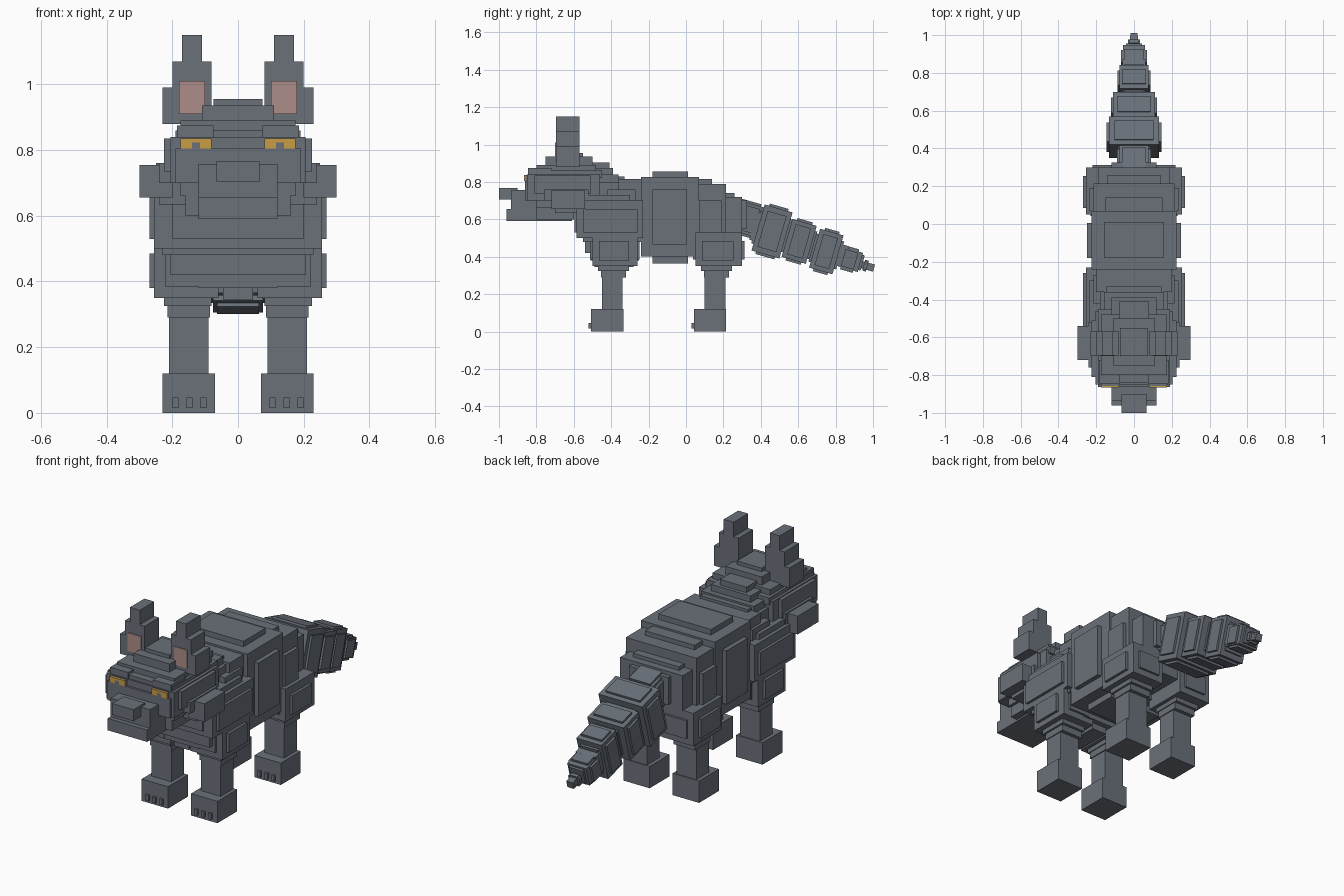
import bpy, bmesh
from math import radians
from mathutils import Matrix, Vector


def material(name, rgb):
    m = bpy.data.materials.new(name)
    m.diffuse_color = (*rgb, 1)
    return m


FUR = material("slate fur", (0.145, 0.166, 0.195))
PINK = material("inner ear pink", (0.42, 0.27, 0.25))
GOLD = material("eye gold", (0.58, 0.34, 0.06))


def add_box(bm, x0, x1, y0, y1, z0, z1):
    mat = Matrix.Translation(((x0 + x1) / 2, (y0 + y1) / 2, (z0 + z1) / 2))
    mat = mat @ Matrix.Diagonal((x1 - x0, y1 - y0, z1 - z0, 1))
    bmesh.ops.create_cube(bm, size=1, matrix=mat)


def build(name, boxes, mat=FUR, mirror=False):
    """One object from (x0, x1, y0, y1, z0, z1) boxes, optionally on both sides."""
    bm = bmesh.new()
    for x0, x1, y0, y1, z0, z1 in boxes:
        add_box(bm, x0, x1, y0, y1, z0, z1)
        if mirror:
            add_box(bm, -x1, -x0, y0, y1, z0, z1)
    me = bpy.data.meshes.new(name)
    bm.to_mesh(me)
    bm.free()
    me.materials.append(mat)
    ob = bpy.data.objects.new(name, me)
    bpy.context.collection.objects.link(ob)
    return ob


def mid(w, y0, y1, z0, z1):
    """Box centred on x = 0 with half width w."""
    return (-w, w, y0, y1, z0, z1)


# Trunk with raised side, back and belly panels
build("torso", [
    mid(0.225, -0.24, 0.07, 0.40, 0.825),
    mid(0.25, -0.18, 0.005, 0.465, 0.76),
    mid(0.16, -0.18, 0.01, 0.365, 0.855),
])

# Hindquarters step down toward the tail
build("hindquarters", [
    mid(0.215, 0.07, 0.215, 0.50, 0.79),
    mid(0.15, 0.05, 0.14, 0.50, 0.815),
    mid(0.235, 0.07, 0.19, 0.50, 0.70),
    mid(0.19, 0.20, 0.30, 0.52, 0.72),
    mid(0.14, 0.20, 0.26, 0.52, 0.74),
    mid(0.12, 0.28, 0.325, 0.55, 0.70),
    mid(0.16, 0.07, 0.28, 0.43, 0.52),
])

# Chest, collar and neck
build("chest", [
    mid(0.255, -0.585, -0.23, 0.50, 0.70),
    mid(0.27, -0.55, -0.26, 0.53, 0.655),
    mid(0.20, -0.595, -0.40, 0.53, 0.655),
    mid(0.23, -0.55, -0.24, 0.48, 0.51),
    mid(0.205, -0.54, -0.25, 0.42, 0.50),
    mid(0.12, -0.51, -0.25, 0.38, 0.43),
    mid(0.045, -0.49, -0.28, 0.345, 0.40),
])
build("neck", [
    mid(0.20, -0.36, -0.23, 0.65, 0.815),
    mid(0.215, -0.42, -0.27, 0.65, 0.76),
    mid(0.18, -0.60, -0.34, 0.64, 0.80),
    mid(0.145, -0.45, -0.33, 0.70, 0.83),
    mid(0.235, -0.52, -0.30, 0.68, 0.73),
])

# Head and stacked crown tiers
build("head", [
    mid(0.205, -0.85, -0.46, 0.70, 0.84),
    mid(0.225, -0.81, -0.51, 0.735, 0.835),
    mid(0.19, -0.862, -0.75, 0.70, 0.805),
    mid(0.175, -0.80, -0.50, 0.66, 0.72),
    mid(0.24, -0.76, -0.52, 0.70, 0.76),
    mid(0.19, -0.84, -0.45, 0.82, 0.86),
    mid(0.175, -0.80, -0.48, 0.85, 0.89),
    mid(0.11, -0.75, -0.50, 0.88, 0.935),
    mid(0.075, -0.70, -0.55, 0.92, 0.955),
    mid(0.12, -0.54, -0.39, 0.80, 0.875),
    mid(0.08, -0.52, -0.41, 0.86, 0.905),
    mid(0.16, -0.46, -0.36, 0.75, 0.84),
])
build("brows", [(0.075, 0.185, -0.845, -0.72, 0.838, 0.875)], mirror=True)
build("cheek_tufts", [
    (0.20, 0.30, -0.72, -0.54, 0.655, 0.755),
    (0.16, 0.24, -0.70, -0.56, 0.635, 0.72),
], mirror=True)

# Muzzle and nose
build("muzzle", [
    mid(0.12, -0.96, -0.61, 0.59, 0.655),
    mid(0.12, -0.935, -0.80, 0.655, 0.757),
    mid(0.16, -0.80, -0.60, 0.60, 0.70),
])
build("nose", [mid(0.065, -1.0, -0.90, 0.705, 0.767)])

# Eyes: gold plates with a fur coloured pupil
build("eyes", [
    (0.08, 0.175, -0.866, -0.857, 0.823, 0.836),
    (0.08, 0.115, -0.866, -0.857, 0.805, 0.823),
    (0.14, 0.175, -0.866, -0.857, 0.805, 0.823),
], GOLD, mirror=True)
build("pupils", [(0.115, 0.14, -0.866, -0.857, 0.805, 0.823)], mirror=True)
build("eye_sockets", [(0.08, 0.175, -0.857, -0.80, 0.80, 0.836)], mirror=True)

# Stepped ears with inner panels
build("ears", [
    (0.08, 0.23, -0.695, -0.57, 0.88, 0.99),
    (0.08, 0.20, -0.695, -0.57, 0.99, 1.07),
    (0.11, 0.17, -0.695, -0.57, 1.07, 1.15),
], mirror=True)
build("inner_ears", [(0.10, 0.18, -0.70, -0.693, 0.91, 1.01)], PINK, mirror=True)

# Legs: plated thigh, knee tiers, shaft, foot and three toes
for name, y, thigh0, thigh1 in (("front", -0.395, -0.50, -0.26),
                                ("hind", 0.155, 0.05, 0.30)):
    build(name + "_thighs", [
        (0.06, 0.255, thigh0, thigh1, 0.35, 0.53),
        (0.10, 0.27, thigh0 + 0.035, thigh1 - 0.045, 0.38, 0.485),
        (0.09, 0.22, thigh0 - 0.012, thigh1 + 0.012, 0.385, 0.485),
        (0.08, 0.225, y - 0.075, y + 0.09, 0.325, 0.35),
        (0.085, 0.215, y - 0.06, y + 0.075, 0.29, 0.33),
    ], mirror=True)
    build(name + "_legs", [(0.09, 0.21, y - 0.055, y + 0.055, 0.10, 0.36)], mirror=True)
    build(name + "_feet", [(0.07, 0.23, y - 0.112, y + 0.06, 0, 0.12)], mirror=True)
    build(name + "_toes", [(x - 0.009, x + 0.009, y - 0.125, y - 0.105, 0.015, 0.047)
                           for x in (0.105, 0.148, 0.19)], mirror=True)

# Tail: drooping chain of plated blocks (y, z, half width, length, height)
tail = [
    ("base", 0.32, 0.605, 0.09, 0.17, 0.19),
    ("thick", 0.46, 0.535, 0.145, 0.155, 0.28),
    ("middle", 0.605, 0.482, 0.122, 0.135, 0.235),
    ("lower", 0.75, 0.428, 0.088, 0.13, 0.24),
    ("end", 0.875, 0.386, 0.07, 0.12, 0.13),
    ("tip", 0.96, 0.352, 0.033, 0.07, 0.06),
]
for name, y, z, w, length, h in tail:
    a, b, p = length / 2, h / 2, 0.012
    ob = build("tail_" + name, [
        mid(w - p, -a, a, p - b, b - p),
        mid(w, 0.025 - a, a - 0.025, 0.04 * h / 0.28 - b, b - 0.04 * h / 0.28),
        mid(w * 0.72, 0.025 - a, a - 0.025, -b, b),
        mid(w * 0.6, -a - p, a + p, -b * 0.65, b * 0.65),
    ])
    ob.matrix_world = Matrix.Translation(Vector((0, y, z))) @ Matrix.Rotation(radians(-16), 4, "X")

# Core joining the tail blocks
core = build("tail_core", [mid(0.085, -0.22, 0.0, -0.075, 0.075),
                           mid(0.06, 0.0, 0.30, -0.055, 0.055)])
core.matrix_world = Matrix.Translation((0, 0.57, 0.495)) @ Matrix.Rotation(radians(-18), 4, "X")
